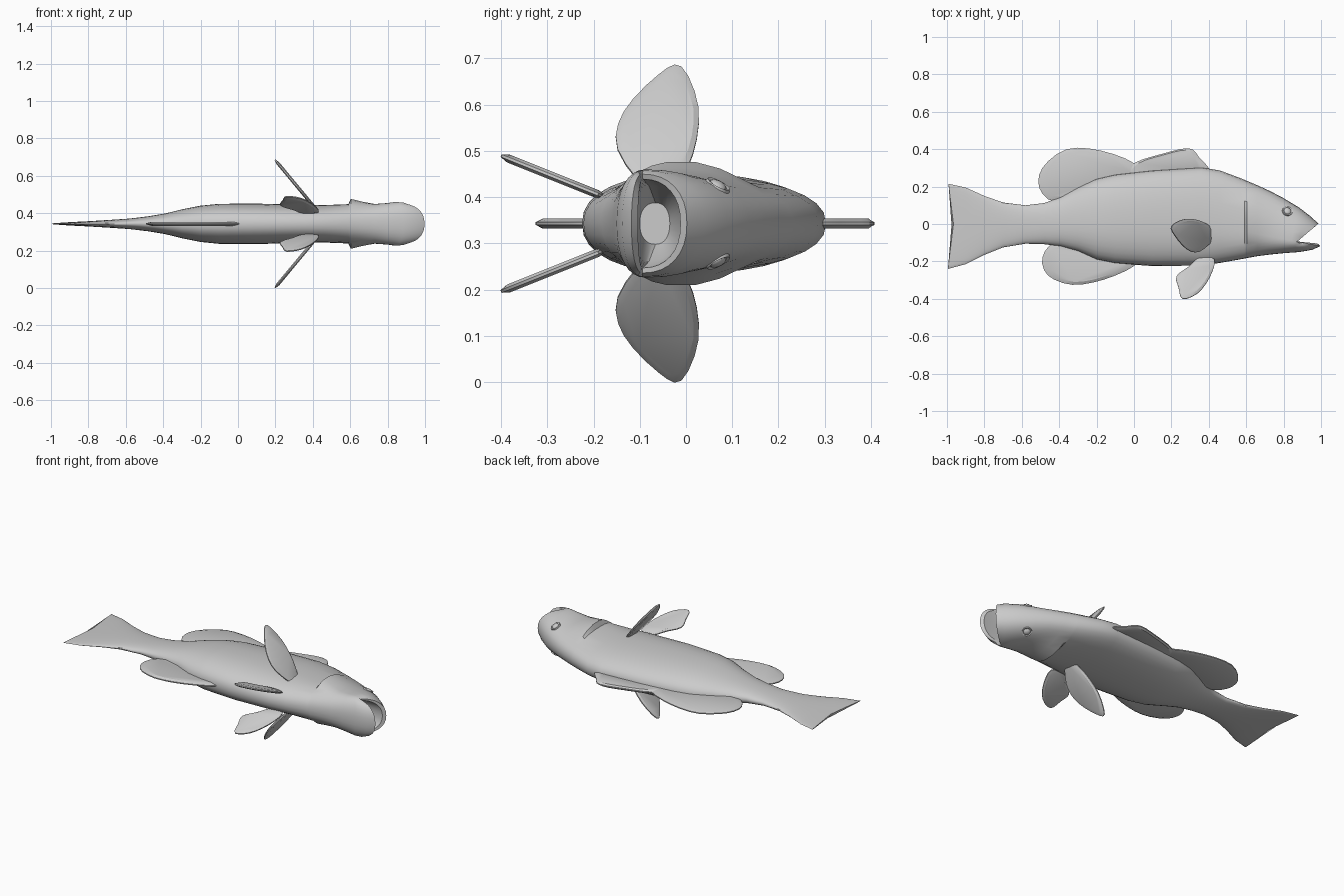
import bpy, bmesh, math
from mathutils import Vector

cube = bpy.data.objects.get("Cube")
if cube:
    bpy.data.objects.remove(cube, do_unlink=True)

ZC = 0.343  # height of the symmetry plane (the fish lies on its side)
SEG = 32

grey = bpy.data.materials.new("plain_grey")
grey.use_nodes = True
grey.diffuse_color = (0.6, 0.6, 0.6, 1)
grey.node_tree.nodes["Principled BSDF"].inputs["Base Color"].default_value = (0.6, 0.6, 0.6, 1)


def finish(name, bm, angle=32):
    bmesh.ops.recalc_face_normals(bm, faces=bm.faces)
    mesh = bpy.data.meshes.new(name)
    bm.to_mesh(mesh)
    bm.free()
    mesh.materials.append(grey)
    ob = bpy.data.objects.new(name, mesh)
    ob.location.z = ZC
    bpy.context.collection.objects.link(ob)
    bpy.ops.object.select_all(action='DESELECT')
    ob.select_set(True)
    bpy.context.view_layer.objects.active = ob
    bpy.ops.object.shade_smooth_by_angle(angle=math.radians(angle))


def skin(bm, loops, closed=False):
    """Bridge equal loops of vertices, capping the ends unless closed."""
    pairs = list(zip(loops, loops[1:]))
    if closed:
        pairs.append((loops[-1], loops[0]))
    for r, q in pairs:
        for i in range(len(r)):
            j = (i + 1) % len(r)
            bm.faces.new((r[i], r[j], q[j], q[i]))
    if not closed:
        bm.faces.new(loops[0])
        bm.faces.new(loops[-1])


def power(v, e):
    return math.copysign(abs(v) ** e, v)


def section(bm, x, top, bottom, width, lean=0.0):
    """Rounded cross-section; lean pushes its back and belly forward."""
    mid = min(0, 0.2 * (0.4 - x))
    ring = []
    for i in range(SEG):
        a = 2 * math.pi * i / SEG
        s, z = power(math.sin(a), 0.9), width * power(math.cos(a), 0.88)
        y = mid + abs(s) * ((top if s > 0 else bottom) - mid)
        if 0.6 < x < 0.72:  # gill covers flare out to a sharp rear edge
            z *= 1 + 2.4 * (0.72 - x) * max(0, 1 - (y / 0.14) ** 2)
        ring.append(bm.verts.new((x + abs(s) * lean * (1 if s > 0 else 1.1), y, z)))
    return ring


# Body from tail to cheeks: x, back y, belly y, half width
TRUNK = [
    (-0.90, 0.195, -0.215, 0.009),
    (-0.80, 0.150, -0.165, 0.014),
    (-0.70, 0.115, -0.125, 0.020),
    (-0.58, 0.100, -0.105, 0.028),
    (-0.48, 0.112, -0.108, 0.040),
    (-0.39, 0.145, -0.120, 0.055),
    (-0.30, 0.195, -0.145, 0.077),
    (-0.20, 0.242, -0.190, 0.097),
    (-0.10, 0.265, -0.210, 0.107),
    (0.10, 0.287, -0.225, 0.108),
    (0.36, 0.303, -0.222, 0.102),
    (0.46, 0.286, -0.208, 0.100),
    (0.590, 0.237, -0.185, 0.105),
    (0.603, 0.231, -0.182, 0.106),
    (0.66, 0.207, -0.172, 0.106),
    (0.73, 0.175, -0.163, 0.106),
    (0.80, 0.138, -0.156, 0.111),
]
# Snout, lips and mouth hollow, with a lean
MOUTH = [
    (0.84, 0.090, -0.150, 0.117, 0.04),
    (0.865, 0.040, -0.138, 0.115, 0.08),
    (0.872, 0.002, -0.118, 0.107, 0.114),
    (0.868, -0.012, -0.104, 0.096, 0.102),
    (0.80, -0.010, -0.110, 0.082, 0.04),
    (0.73, -0.035, -0.100, 0.045, 0),
]
bm = bmesh.new()
tail_edge = (-0.965, 0.215, -0.24, 0.004, -0.027)
skin(bm, [section(bm, *row) for row in (tail_edge, *TRUNK, *MOUTH)])
finish("body", bm)


def smooth_loop(points, steps=3):
    """Closed smooth curve through a few points."""
    p = [Vector(q) for q in points]
    n, out = len(p), []
    for i in range(n):
        a, b, c, d = p[i - 1], p[i], p[(i + 1) % n], p[(i + 2) % n]
        for k in range(steps):
            t = k / steps
            out.append(b + (c - a) * t / 2 + (2 * a - 5 * b + 4 * c - d) * t * t / 2
                       + (3 * b - a - 3 * c + d) * t ** 3 / 2)
    return out


def fin(name, outline, place, normal, thick):
    """Bevelled plate: thin rim and a thicker inset panel on both faces."""
    bm = bmesh.new()
    pts = [Vector(place(*p)) for p in smooth_loop(outline)]
    mid = sum(pts, Vector()) / len(pts)
    n = Vector(normal).normalized()
    skin(bm, [[bm.verts.new(mid + (p - mid) * k + n * h) for p in pts]
              for k, h in ((0.86, thick), (1, 0.003), (1, -0.003), (0.86, -thick))])
    finish(name, bm, 25)


# Fins on the symmetry plane
CENTRE_FINS = {
    "rear_dorsal_fin": [(-0.42, 0.12), (-0.505, 0.19), (-0.49, 0.30), (-0.36, 0.40),
                        (-0.18, 0.393), (0.0, 0.325), (0.0, 0.25), (-0.25, 0.19)],
    "front_dorsal_fin": [(-0.03, 0.25), (0.0, 0.325), (0.15, 0.375), (0.29, 0.405),
                         (0.345, 0.36), (0.38, 0.27)],
    "anal_fin": [(-0.42, -0.10), (-0.49, -0.18), (-0.46, -0.275), (-0.33, -0.325),
                 (-0.16, -0.297), (0.0, -0.225), (-0.02, -0.18), (-0.25, -0.14)],
}
for name, outline in CENTRE_FINS.items():
    fin(name, outline, lambda x, y: (x, y, 0), (0, 0, 1), 0.011)

# Paired fins and eyes, mirrored across the symmetry plane
PECTORAL = [(-0.08, 0.07), (-0.148, 0.16), (-0.135, 0.24), (-0.06, 0.32), (-0.01, 0.338),
            (0.027, 0.25), (0.015, 0.15), (-0.03, 0.07)]
PELVIC = [(0.43, -0.19), (0.405, -0.285), (0.34, -0.37), (0.26, -0.40), (0.238, -0.34),
          (0.227, -0.28), (0.29, -0.23), (0.35, -0.18)]
LID = ((0.032, -0.012), (0.027, 0.007), (0.020, 0.005), (0.020, -0.012))
for side, label in ((1, "upper"), (-1, "lower")):
    fin("pectoral_fin_" + label, PECTORAL,
        lambda y, z: (0.2 + (0.34 - z) * 0.83, y, side * z), (1, 0, side * 0.83), 0.009)
    fin("pelvic_fin_" + label, PELVIC,
        lambda x, y: (x, y, side * (0.067 - (y + 0.2) * 0.40)), (0, 0.40, side), 0.009)

    # eyeball with a raised lid ring
    bm = bmesh.new()
    bmesh.ops.create_uvsphere(bm, u_segments=16, v_segments=10, radius=0.021)
    bmesh.ops.scale(bm, vec=(1, 1, 0.6), verts=bm.verts)
    angles = [math.pi * i / 8 for i in range(16)]
    skin(bm, [[bm.verts.new((r * math.cos(a), r * math.sin(a), h)) for a in angles]
              for r, h in LID], closed=True)
    turn = Vector((0.25, 0.45, 0.85 * side)).to_track_quat('Z', 'Y').to_matrix()
    bmesh.ops.rotate(bm, matrix=turn, verts=bm.verts)
    bmesh.ops.translate(bm, vec=(0.82, 0.068, 0.080 * side), verts=bm.verts)
    finish("eye_" + label, bm)
